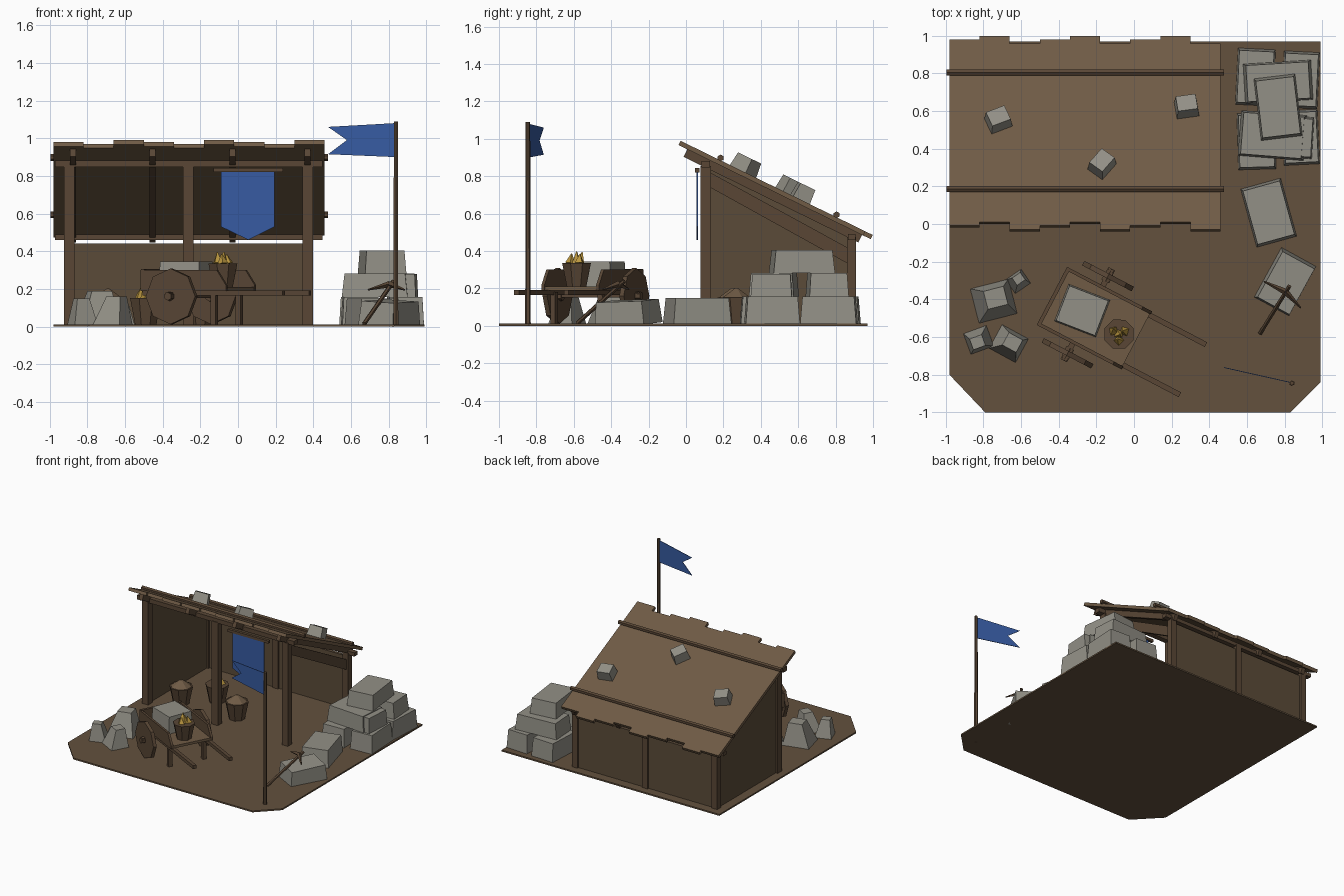
import bpy, bmesh, math, random
from mathutils import Vector, Matrix, Euler

random.seed(4)
if "Cube" in bpy.data.objects:
    bpy.data.objects.remove(bpy.data.objects["Cube"])


def material(name, rgb):
    m = bpy.data.materials.new(name)
    m.use_nodes = True
    m.diffuse_color = (*rgb, 1)
    bsdf = m.node_tree.nodes["Principled BSDF"]
    bsdf.inputs["Base Color"].default_value = (*rgb, 1)
    bsdf.inputs["Roughness"].default_value = 0.9
    return m


EARTH = material("earth", (0.125, 0.082, 0.048))
ROOF = material("roof_wood", (0.16, 0.105, 0.06))
WOOD = material("beam_wood", (0.1, 0.062, 0.036))
WALL = material("wall_wood", (0.105, 0.07, 0.04))
STONE = material("stone", (0.29, 0.28, 0.24))
BLUE = material("blue_cloth", (0.038, 0.105, 0.36))
GOLD = material("gold", (0.5, 0.31, 0.05))


def finish(name, bm, mat, matrix=Matrix()):
    bmesh.ops.recalc_face_normals(bm, faces=bm.faces)
    me = bpy.data.meshes.new(name)
    bm.to_mesh(me)
    bm.free()
    me.materials.append(mat)
    ob = bpy.data.objects.new(name, me)
    ob.matrix_world = matrix
    bpy.context.collection.objects.link(ob)
    return ob


def place(loc, rot=(0, 0, 0)):
    return Matrix.Translation(loc) @ Euler(rot).to_matrix().to_4x4()


def box(name, size, matrix, mat, taper=1.0, shift=(0, 0)):
    """Box centred on the matrix; the top can shrink and slide."""
    bm = bmesh.new()
    bmesh.ops.create_cube(bm, size=1)
    for v in bm.verts:
        k = taper if v.co.z > 0 else 1
        off = shift if v.co.z > 0 else (0, 0)
        v.co = (v.co.x * size[0] * k + off[0], v.co.y * size[1] * k + off[1], v.co.z * size[2])
    return finish(name, bm, mat, matrix)


def cone(name, r1, r2, h, sides, matrix, mat):
    """Cone or prism standing on the matrix origin."""
    bm = bmesh.new()
    bmesh.ops.create_cone(bm, cap_ends=True, segments=sides, radius1=r1, radius2=r2, depth=h)
    bmesh.ops.translate(bm, verts=bm.verts, vec=(0, 0, h / 2))
    return finish(name, bm, mat, matrix)


def rod(name, a, b, r1, r2, mat, sides=6):
    a, b = Vector(a), Vector(b)
    d = b - a
    rot = d.to_track_quat('Z', 'Y').to_matrix().to_4x4()
    return cone(name, r1, r2, d.length, sides, Matrix.Translation(a) @ rot, mat)


def prism(name, pts, depth, matrix, mat):
    """Outline in local XY pushed along local Z."""
    bm = bmesh.new()
    f = bm.faces.new([bm.verts.new((x, y, 0)) for x, y in pts])
    top = bmesh.ops.extrude_face_region(bm, geom=[f])
    vs = [v for v in top["geom"] if isinstance(v, bmesh.types.BMVert)]
    bmesh.ops.translate(bm, verts=vs, vec=(0, 0, depth))
    return finish(name, bm, mat, matrix)


# Ground slab with clipped front corners
prism("ground", [(-.98, -.8), (-.79, -1), (.83, -1), (.99, -.84), (.99, .97), (-.98, .97)],
      .012, Matrix(), EARTH)

# Roof frame: slope measured on the upper surface
SLOPE = 0.49
TILT = -math.atan(SLOPE)
NORMAL = Vector((0, math.sin(-TILT), math.cos(TILT)))
DOWN = Vector((0, math.cos(TILT), math.sin(TILT)))


def on_roof(x, y, lift):
    return Vector((x, y, .98 - SLOPE * (y + .01))) + NORMAL * lift


for i in range(9):
    p = on_roof(-.9 + i * .16, .485, -.0125) + DOWN * (0, .022, -.022)[i % 3]
    box(f"roof_plank_{i}", (.16, 1.1, .025), place(p, (TILT, 0, 0)), ROOF)
for i, x in enumerate((-.875, -.455, -.03, .37)):
    box(f"rafter_{i}", (.032, 1.04, .045), place(on_roof(x, .485, -.0475), (TILT, 0, 0)), WOOD)
for y in (.18, .80):
    rod("roof_pole", on_roof(-.995, y, .012), on_roof(.477, y, .012), .018, .018, WOOD)
for x, y, turn in ((-.72, .54, .4), (-.17, .305, .9), (.28, .61, .15)):
    m = place(on_roof(x, y, .04), (TILT, 0, 0)) @ Matrix.Rotation(turn, 4, 'Z')
    box("roof_weight", (.12, .1, .08), m, STONE, .88)

# Shed posts, beams and walls
for x in (-.895, -.265, .37):
    box("front_post", (.055, .055, .85), place((x, .105, .43)), WOOD)
    box("back_post", (.05, .05, .47), place((x, .885, .24)), WOOD)
box("front_beam", (1.42, .045, .035), place((-.262, .105, .865)), WOOD)
box("back_beam", (1.42, .04, .03), place((-.262, .885, .475)), WOOD)
box("back_wall", (1.26, .022, .43), place((-.262, .885, .225)), WALL)
side = Matrix(((0, 0, 1, -.906), (1, 0, 0, 0), (0, 1, 0, 0), (0, 0, 0, 1)))
prism("left_wall", [(.11, .01), (.88, .01), (.88, .49), (.11, .86)], .022, side, WALL)
side.translation.x = .355
prism("right_brace", [(.12, .745), (.87, .33), (.87, .415), (.12, .825)], .025, side, WOOD)

# Hanging banner and its rod; outlines stand upright in XZ
upright = place((0, .063, 0), (math.pi / 2, 0, 0))
prism("banner", [(-.09, .83), (-.09, .53), (.055, .46), (.195, .53), (.195, .83)], .006, upright, BLUE)
box("banner_rod", (.37, .022, .022), place((.055, .06, .832)), WOOD)

# Flag on a pole
rod("flag_pole", (.838, -.845, 0), (.838, -.845, 1.09), .015, .012, WOOD)
prism("flag", [(0, .9), (0, 1.08), (-.365, 1.06), (-.262, .99), (-.365, .915)], .004,
      place((.835, -.84, 0), (math.pi / 2, 0, -.22)), BLUE)

# Stacked cut stones: x, y, base height, size, turn
for x, y, z, sx, sy, h, turn in (
        (.645, .78, .01, .2, .3, .148, -.05), (.885, .765, .01, .19, .3, .148, -.05),
        (.65, .44, .01, .2, .3, .148, .03), (.885, .46, .01, .19, .29, .148, .05),
        (.765, .755, .158, .36, .21, .125, .06), (.735, .47, .158, .35, .24, .125, -.08),
        (.875, .46, .158, .15, .22, .12, -.06), (.765, .62, .283, .22, .33, .122, .12),
        (.715, .06, .01, .22, .32, .14, .27)):
    box("cut_stone", (sx, sy, h), place((x, y, z + h / 2), (0, 0, turn)), STONE, .92)
box("leaning_stone", (.21, .3, .125), place((.805, -.31, .072), (.03, .06, -.5)), STONE, .92)

# Pickaxe resting on the stone
rod("pick_handle", (.67, -.58, .015), (.825, -.33, .24), .012, .012, WOOD)
mid = Vector((.805, -.36, .225))
for end in ((.69, -.305, .195), (.885, -.445, .195)):
    rod("pick_head", mid, end, .017, .004, WOOD, 4)

# Rough boulders
for x, y, s, h, turn, sh in ((-.745, -.41, .21, .18, .25, .015), (-.615, -.305, .1, .1, .6, .01),
                             (-.825, -.615, .13, .14, .35, -.01), (-.665, -.635, .16, .15, -.5, .015)):
    box("boulder", (s, s * .9, h), place((x, y, .01 + h / 2), (0, 0, turn)), STONE, .52, (sh, sh))


def basket(x, y, z, r, h, gold):
    cone("basket", r * .68, r, h, 8, place((x, y, z), (0, 0, .39)), WOOD)
    if not gold:
        cone("ore_heap", r * .88, .008, .05, 8, place((x, y, z + h), (0, 0, .39)), ROOF)
        return
    for k in range(4):
        a = k * math.tau / 3 + .5
        d = .4 * r if k < 3 else 0
        p = (x + d * math.cos(a), y + d * math.sin(a), z + h)
        tilt = (random.uniform(-.2, .2), random.uniform(-.2, .2), a)
        cone("gold_nugget", .028, .003, random.uniform(.045, .065), 4, place(p, tilt), GOLD)


basket(-.69, .25, .012, .09, .14, False)
basket(-.49, .43, .012, .09, .14, True)
basket(-.20, .27, .012, .09, .14, False)

# Hand cart, built in its own frame with handles along local +x
CART = place((-.21, -.5, 0), (0, 0, -.482))


def cart_box(name, size, loc, mat=WOOD):
    return box(name, size, CART @ Matrix.Translation(loc), mat)


cart_box("cart_floor", (.5, .33, .02), (0, 0, .2), ROOF)
cart_box("cart_back", (.02, .345, .11), (-.245, 0, .25))
cart_box("cart_axle", (.03, .54, .03), (-.04, 0, .167))
for s in (-1, 1):
    face = CART @ place((0, s * .165 + .009, 0), (math.pi / 2, 0, 0))
    prism("cart_side", [(-.255, .19), (.255, .19), (.255, .22), (.2, .3), (-.255, .3)], .018, face, WOOD)
    cart_box("cart_handle", (.84, .028, .028), (.17, s * .15, .178))
    cart_box("cart_leg", (.03, .03, .17), (.17, s * .143, .095))
    hub = CART @ Vector((-.04, s * .2, .16))
    out = CART.to_3x3() @ Vector((0, s, 0))
    rod("cart_wheel", hub + out * .018, hub + out * .045, .148, .148, WOOD, 8)
    rod("wheel_hub", hub, hub + out * .075, .027, .022, WOOD, 6)
box("cart_stone", (.235, .21, .135), place((-.275, -.46, .277), (0, 0, -.37)), STONE, .94)
basket(-.08, -.585, .21, .083, .125, True)
